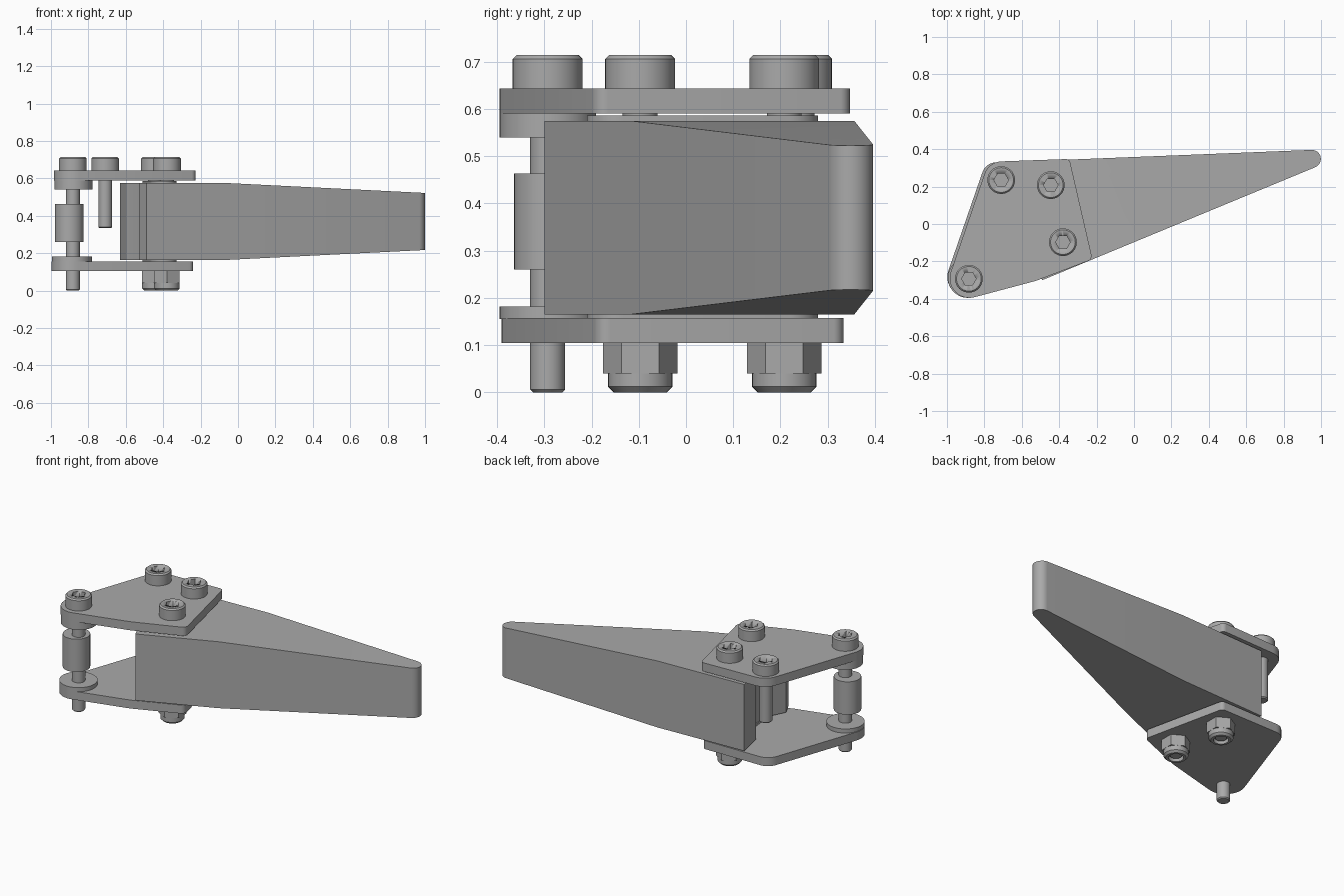
import bpy, bmesh, math
from mathutils import Vector, Matrix
from mathutils.geometry import convex_hull_2d

cube = bpy.data.objects.get("Cube")
if cube:
    bpy.data.objects.remove(cube, do_unlink=True)

# Single satin grey metal
grey = bpy.data.materials.new("grey_metal")
grey.use_nodes = True
colour = (0.4, 0.4, 0.4, 1)
grey.diffuse_color = colour
grey.node_tree.nodes["Principled BSDF"].inputs["Base Color"].default_value = colour


def finish(name, bm, angle=30):
    """Turn a bmesh into a named object with sharp creases kept."""
    bmesh.ops.recalc_face_normals(bm, faces=bm.faces)
    mesh = bpy.data.meshes.new(name)
    bm.to_mesh(mesh)
    bm.free()
    mesh.materials.append(grey)
    obj = bpy.data.objects.new(name, mesh)
    bpy.context.collection.objects.link(obj)
    bpy.ops.object.select_all(action='DESELECT')
    obj.select_set(True)
    bpy.context.view_layer.objects.active = obj
    bpy.ops.object.shade_smooth_by_angle(angle=math.radians(angle))
    return obj


def prism(outline, z0, z1):
    """Extrude a flat outline upwards."""
    bm = bmesh.new()
    face = bm.faces.new([bm.verts.new((x, y, z0)) for x, y in outline])
    top = bmesh.ops.extrude_face_region(bm, geom=[face])["geom"]
    bmesh.ops.translate(bm, vec=(0, 0, z1 - z0),
                        verts=[v for v in top if isinstance(v, bmesh.types.BMVert)])
    return bm


def ring(x, y, r, n=32, start=0.0):
    return [(x + r * math.cos(start + math.tau * i / n),
             y + r * math.sin(start + math.tau * i / n)) for i in range(n)]


def rounded_plate(name, corners, z0, z1):
    """Plate whose rounded outline wraps a set of corner circles."""
    pts = [p for c in corners for p in ring(*c, n=40)]
    hull = [pts[i] for i in convex_hull_2d([Vector(p) for p in pts])]
    return finish(name, prism(hull, z0, z1))


def lathe(name, centre, profile, steps=40):
    """Spin a radius/height profile around a vertical axis."""
    bm = bmesh.new()
    verts = [bm.verts.new((r, 0, z)) for r, z in profile]
    edges = [bm.edges.new(pair) for pair in zip(verts, verts[1:])]
    bmesh.ops.spin(bm, geom=verts + edges, cent=(0, 0, 0), axis=(0, 0, 1),
                   angle=math.tau, steps=steps)
    bmesh.ops.remove_doubles(bm, verts=bm.verts, dist=1e-5)
    bmesh.ops.transform(bm, matrix=Matrix.Translation((*centre, 0)), verts=bm.verts)
    return finish(name, bm)


def rod(name, centre, r, z0, z1, c=0.0):
    """Solid round bar with an optional chamfer at the bottom."""
    low = [(r - c, z0), (r, z0 + c)] if c else [(r, z0)]
    return lathe(name, centre, [(0, z0), *low, (r, z1), (0, z1)])


def cap_screw(name, centre, z_end):
    """Round head with a hexagonal socket, plus its shank."""
    base, top, r, c = 0.643, 0.714, 0.074, 0.008
    head = lathe(name + "_head", centre,
                 [(0, base), (r, base), (r, top - c), (r - c, top), (0, top)])
    cutter = finish("socket_cutter", prism(ring(*centre, 0.039, 6), 0.672, 0.75))
    cutter.hide_render = True
    mod = head.modifiers.new("socket", 'BOOLEAN')
    mod.operation = 'DIFFERENCE'
    mod.solver = 'EXACT'
    mod.object = cutter
    bpy.context.view_layer.objects.active = head
    bpy.ops.object.modifier_apply(modifier=mod.name)
    bpy.data.objects.remove(cutter, do_unlink=True)
    rod(name + "_shank", centre, 0.037, z_end, base + 0.01, 0.006)


def lock_nut(name, centre):
    """Hexagonal nut with a round, open collar beneath it."""
    finish(name + "_hex", prism(ring(*centre, 0.079, 6, math.pi / 2), 0.04, 0.105))
    r, c, hole = 0.068, 0.012, 0.042
    lathe(name + "_collar", centre,
          [(0, 0.03), (hole, 0.03), (hole, 0), (r - c, 0), (r, c), (r, 0.042), (0, 0.042)])


# Tapered lever: straight sides, rounded tip, notched inner end
tip = [(0.951 + 0.048 * math.cos(a), 0.348 + 0.048 * math.sin(a))
       for a in [math.radians(-66 + 158 * i / 16) for i in range(17)]]
notch = [(-0.63, 0.333), (-0.597, 0.17), (-0.54, 0.1), (-0.48, 0.0),
         (-0.48, -0.12), (-0.53, -0.22), (-0.49, -0.3)]
bm = prism(tip + notch, 0.165, 0.575)
taper_start, mid = -0.05, 0.37
bmesh.ops.bisect_plane(bm, geom=bm.verts[:] + bm.edges[:] + bm.faces[:],
                       plane_co=(taper_start, 0, 0), plane_no=(1, 0, 0))
for v in bm.verts:
    slope = 0.05 * max(0, v.co.x - taper_start)
    v.co.z += -slope if v.co.z > mid else slope
finish("lever_body", bm, 20)

# Upper and lower clamp plates
rounded_plate("upper_plate", [(-0.88, -0.29, 0.105), (-0.705, 0.235, 0.1),
              (-0.365, 0.322, 0.025), (-0.257, -0.17, 0.03),
              (-0.53, -0.29, 0.015)], 0.59, 0.643)
rounded_plate("lower_plate", [(-0.89, -0.283, 0.108), (-0.735, 0.25, 0.08),
              (-0.37, 0.308, 0.025), (-0.27, -0.165, 0.03),
              (-0.53, -0.285, 0.015)], 0.105, 0.157)

# Thin pads between the lever and the plates
pad = [(-0.4, -0.14, 0.07), (-0.44, 0.21, 0.07)]
rounded_plate("upper_pad", pad, 0.57, 0.586)
rounded_plate("lower_pad", pad, 0.156, 0.17)

# Screws and nuts
pivot, guide = (-0.883, -0.293), (-0.71, 0.235)
clamps = [(-0.445, 0.208), (-0.38, -0.097)]
cap_screw("pivot_screw", pivot, 0)
cap_screw("guide_screw", guide, 0.335)
for i, spot in enumerate(clamps, 1):
    cap_screw(f"clamp_screw_{i}", spot, 0.012)
    lock_nut(f"clamp_nut_{i}", spot)

# Pivot stack: boss, roller and washer
rod("pivot_boss", (-0.88, -0.293), 0.102, 0.54, 0.592)
rod("pivot_roller", (-0.902, -0.287), 0.077, 0.26, 0.463)
rod("pivot_washer", (-0.888, -0.288), 0.107, 0.155, 0.182)
